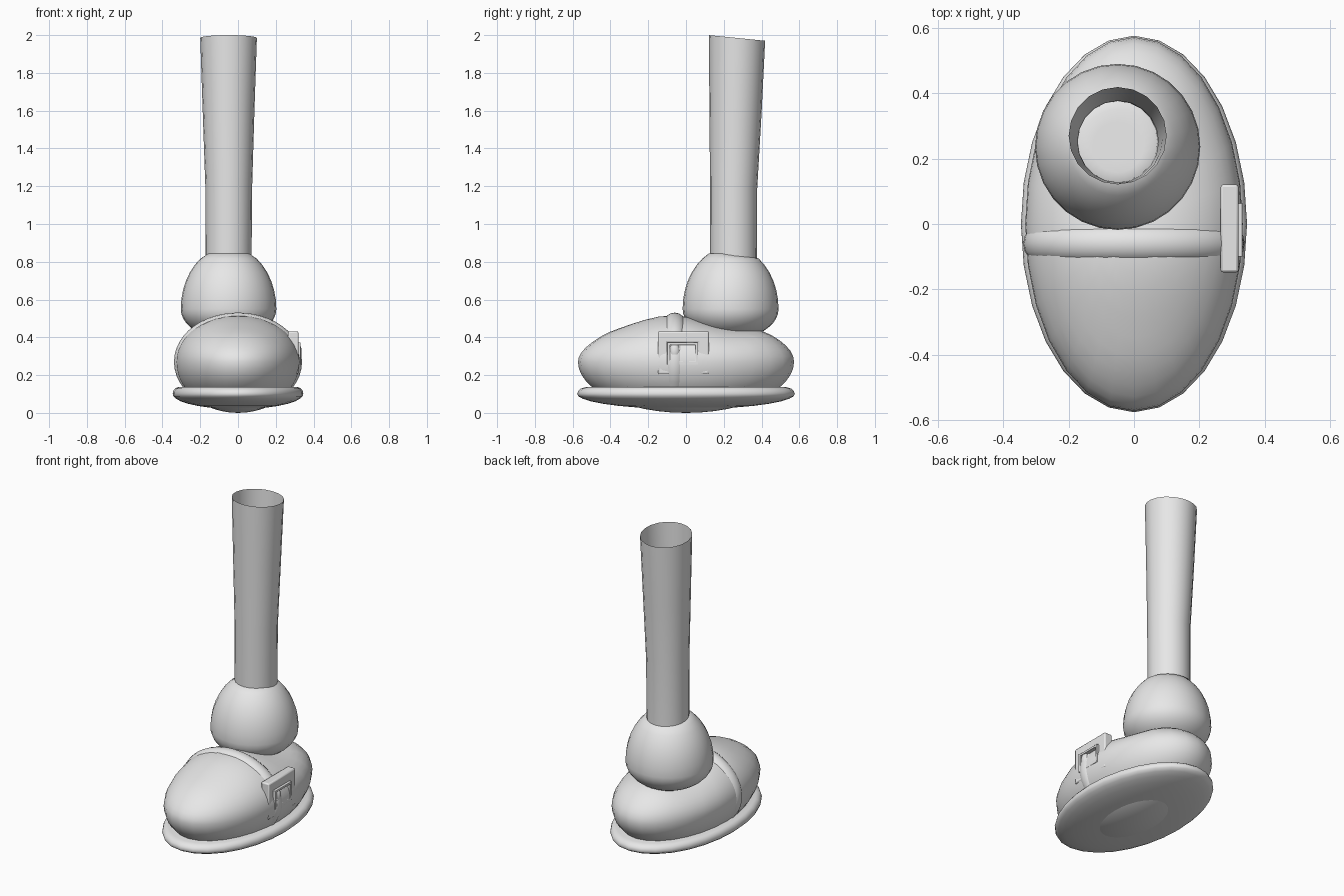
import bpy, bmesh, math
from mathutils import Vector

if "Cube" in bpy.data.objects:
    bpy.data.objects.remove(bpy.data.objects["Cube"])

grey = bpy.data.materials.new("light grey")
grey.diffuse_color = (0.8, 0.8, 0.8, 1)
grey.use_nodes = True
grey.node_tree.nodes["Principled BSDF"].inputs["Base Color"].default_value = grey.diffuse_color


def finish(bm, name, angle=40):
    bmesh.ops.recalc_face_normals(bm, faces=bm.faces)
    me = bpy.data.meshes.new(name)
    bm.to_mesh(me)
    bm.free()
    me.materials.append(grey)
    me.shade_smooth()
    me.set_sharp_from_angle(angle=math.radians(angle))
    ob = bpy.data.objects.new(name, me)
    bpy.context.collection.objects.link(ob)
    return ob


def loft(rings, close=False, cap=False):
    """Skin a list of equal-length point rings."""
    bm = bmesh.new()
    vs = [[bm.verts.new(p) for p in r] for r in rings]
    n = len(vs[0])
    pairs = list(zip(vs, vs[1:])) + ([(vs[-1], vs[0])] if close else [])
    for a, b in pairs:
        for i in range(n):
            j = (i + 1) % n
            bm.faces.new((a[i], a[j], b[j], b[i]))
    if cap:
        bm.faces.new(vs[0])
        bm.faces.new(vs[-1])
    return bm


def ellipse(cx, cy, z, rx, ry, n, tilt=0):
    pts = []
    for i in range(n):
        a = 2 * math.pi * i / n
        s = math.sin(a)
        pts.append((cx + rx * math.cos(a), cy + ry * s, z - tilt * s))
    return pts


def sphere(u, v):
    bm = bmesh.new()
    bmesh.ops.create_uvsphere(bm, u_segments=u, v_segments=v, radius=1)
    return bm


def interp(pts, x):
    for (x0, y0), (x1, y1) in zip(pts, pts[1:]):
        if x <= x1:
            t = max(0, (x - x0) / (x1 - x0))
            t = t * t * (3 - 2 * t)
            return y0 + (y1 - y0) * t
    return pts[-1][1]


# Leg: open, slightly flared tube with tilted ends
finish(loft([ellipse(-0.05, 0.252, 0.832, 0.122, 0.124, 20, 0.012),
             ellipse(-0.049, 0.252, 1.2, 0.124, 0.125, 20, 0.013),
             ellipse(-0.05, 0.262, 1.6, 0.137, 0.138, 20, 0.014),
             ellipse(-0.05, 0.27, 1.985, 0.15, 0.149, 20, 0.015)]), "leg")

# Sock cuff: egg-shaped ball with its top sliced off under the leg
bm = sphere(28, 20)
for v in bm.verts:
    x, y, z = v.co
    zz = 0.55 + z * (0.33 if z > 0 else 0.16)
    v.co = (-0.05 + 0.253 * x, 0.236 + 0.254 * y, zz)
    v.co.z = min(zz, 0.842 - 0.1 * (v.co.y - 0.2))
finish(bm, "sock_cuff", 60)

# Shoe upper: ellipsoid with a dip behind the instep
height = [(-0.57, 0.20), (-0.4, 0.224), (-0.1, 0.249), (0.22, 0.203),
          (0.27, 0.204), (0.42, 0.232), (0.57, 0.225)]
bm = sphere(28, 24)
for v in bm.verts:
    x, y, z = v.co
    zz = 0.27 + z * (interp(height, 0.57 * y) if z > 0 else 0.27)
    v.co = (0.333 * x, 0.572 * y, zz)
finish(bm, "shoe_upper", 60)

# Sole: rounded oval pad, bowed downwards
rings = []
for f, z in [(0.05, 0.02), (0.25, 0.0225), (0.45, 0.0286), (0.62, 0.0372),
             (0.77, 0.049), (0.88, 0.062), (0.95, 0.075), (0.99, 0.088),
             (1.0, 0.101), (0.99, 0.117), (0.965, 0.129), (0.925, 0.136),
             (0.5, 0.137)]:
    rings.append(ellipse(0, 0, z, 0.346 * f, 0.576 * f, 28))
finish(loft(rings, cap=True), "sole", 60)

# Strap: round band arching over the instep, ends buried in the shoe
rings = []
for k in range(33):
    t = math.radians(-30 + 240 * k / 32)
    c = Vector((0.278 * math.cos(t), -0.06, 0.27 + 0.2 * math.sin(t)))
    nrm = Vector((math.cos(t) / 0.278, 0, math.sin(t) / 0.2)).normalized()
    rings.append([c + 0.061 * (math.cos(a) * nrm + math.sin(a) * Vector((0, 1, 0)))
                  for a in (2 * math.pi * i / 16 for i in range(16))])
finish(loft(rings, cap=True), "strap", 60)


# Buckle: two nested rectangular frames on the right side
def frame(name, x0, x1, outer, inner, bevel):
    def rect(x, r):
        y0, y1, z0, z1 = r
        return [(x, y0, z0), (x, y1, z0), (x, y1, z1), (x, y0, z1)]
    bm = loft([rect(x0, outer), rect(x1, outer), rect(x1, inner), rect(x0, inner)],
              close=True)
    ob = finish(bm, name, 30)
    m = ob.modifiers.new("bevel", "BEVEL")
    m.width = bevel
    m.segments = 2


frame("buckle_frame", 0.265, 0.32, (-0.148, 0.121, 0.205, 0.432),
      (-0.1, 0.062, 0.26, 0.372), 0.008)
frame("buckle_inner_frame", 0.285, 0.332, (-0.1, 0.064, 0.255, 0.373),
      (-0.085, 0.05, 0.275, 0.36), 0.002)

# Buckle prong: small rounded nub
bm = sphere(12, 8)
for v in bm.verts:
    x, y, z = v.co
    v.co = (0.315 + 0.022 * x, -0.06 + 0.028 * y, 0.325 + 0.045 * z)
finish(bm, "buckle_prong", 60)
